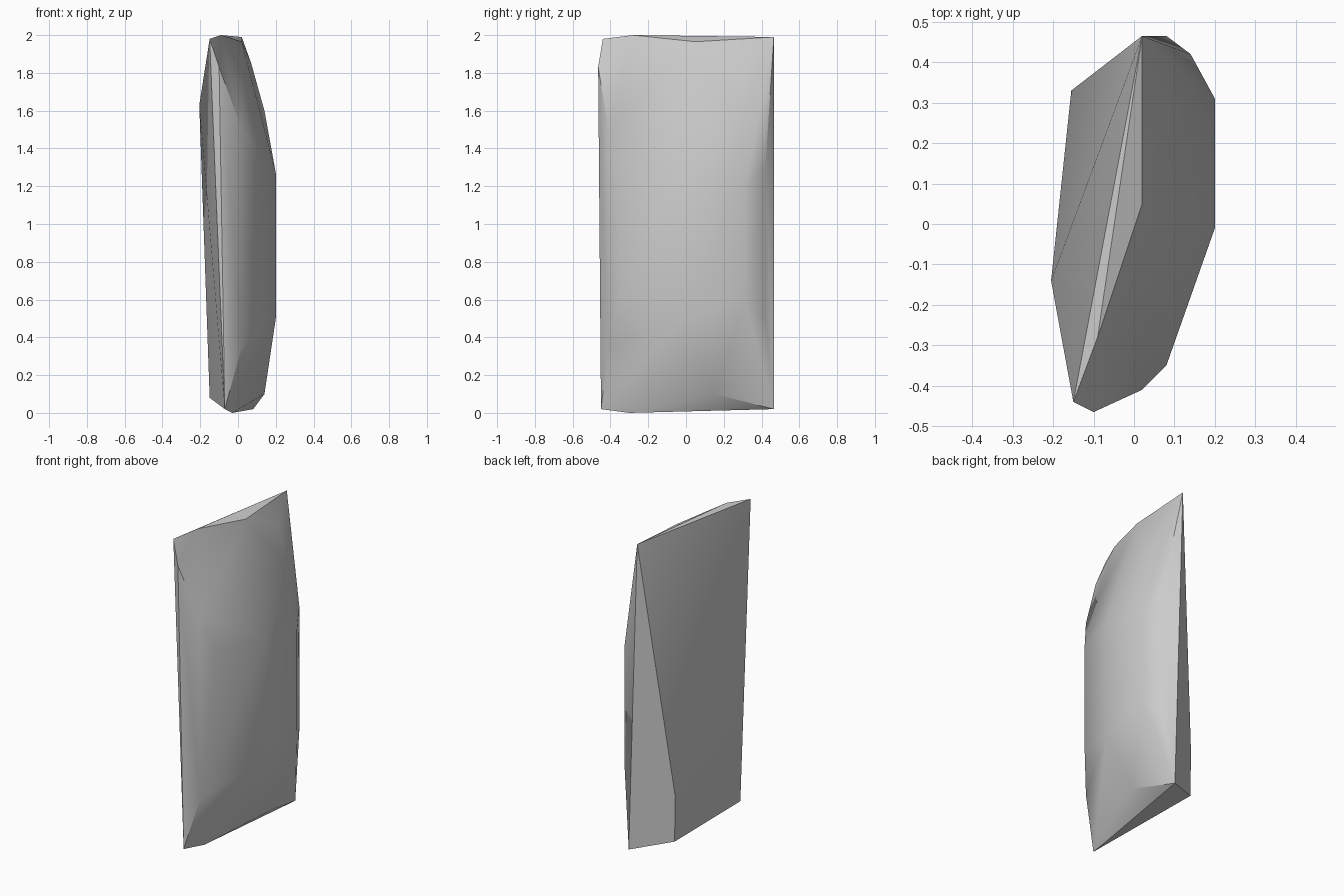
import bpy
import bmesh
from math import radians

cube = bpy.data.objects.get("Cube")
if cube:
    bpy.data.objects.remove(cube, do_unlink=True)

# Plain grey surface
grey = bpy.data.materials.new("plain grey")
grey.use_nodes = True
colour = (0.6, 0.6, 0.6, 1)
grey.diffuse_color = colour
grey.node_tree.nodes["Principled BSDF"].inputs["Base Color"].default_value = colour

# Flat back corners of the slab
back = [(-.15, -.44, 1.98), (-.10, -.465, 1.83), (.02, .465, 1.99),
        (-.205, -.14, 1.63), (-.155, .33, .37), (-.15, .33, .08),
        (-.07, -.45, .02), (.08, .465, .02)]

# Top and bottom ridges
ridges = [(-.09, -.28, 2), (.02, .05, 1.965), (-.03, -.3, 0), (.14, .15, .1)]

# Bulging face, ring by ring from the top
bulge = [(.07, .3, 1.85), (.14, .3, 1.6), (.02, -.41, 1.5),
         (.2, .31, 1.2), (.2, -.01, 1.27), (.08, -.35, 1.3), (.14, .42, 1.3),
         (.2, .31, .6), (.2, -.01, .5), (.08, -.35, .6), (.14, .42, .5),
         (.02, -.41, .35)]

# Wrap the corners in one closed shell
bm = bmesh.new()
for corner in back + ridges + bulge:
    bm.verts.new(corner)
hull = bmesh.ops.convex_hull(bm, input=bm.verts[:])
loose = [v for v in bm.verts if not v.link_faces]
bmesh.ops.delete(bm, geom=loose, context="VERTS")
bmesh.ops.recalc_face_normals(bm, faces=bm.faces[:])
mesh = bpy.data.meshes.new("curved_slab")
bm.to_mesh(mesh)
bm.free()
mesh.materials.append(grey)

slab = bpy.data.objects.new("curved_slab", mesh)
bpy.context.collection.objects.link(slab)
bpy.ops.object.select_all(action="DESELECT")
slab.select_set(True)
bpy.context.view_layer.objects.active = slab
bpy.ops.object.shade_smooth_by_angle(angle=radians(35))
